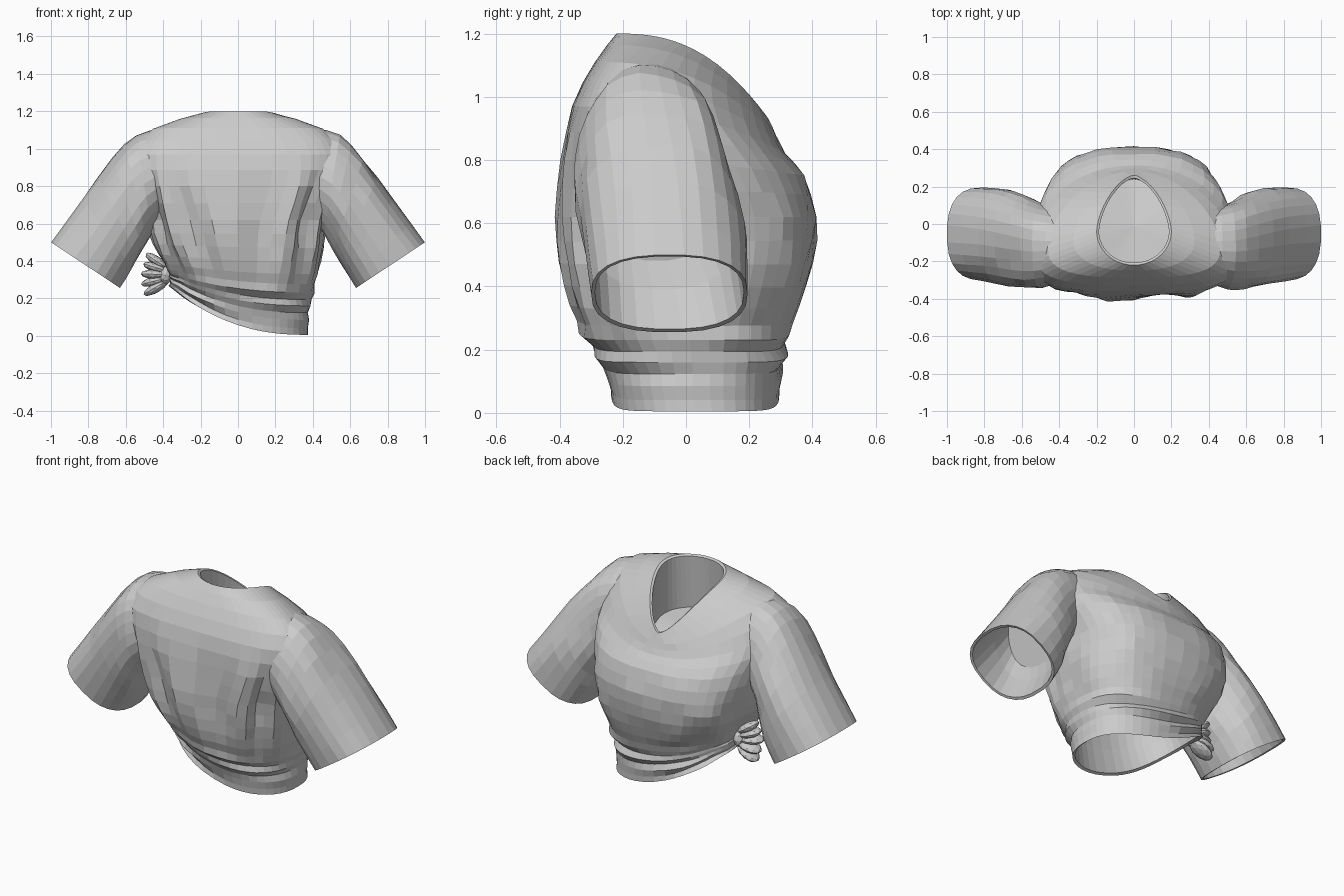
import bpy, bmesh, math, random
from mathutils import Vector, Matrix

if "Cube" in bpy.data.objects:
    bpy.data.objects.remove(bpy.data.objects["Cube"])

random.seed(4)


def catmull(a, b, c, d, t):
    return 0.5 * (2*b + (c - a)*t + (2*a - 5*b + 4*c - d)*t*t + (3*b - a - 3*c + d)*t**3)


def densify(keys, n):
    """Smoothly interpolate key sections, n steps per span."""
    out = []
    for i in range(len(keys) - 1):
        k = [keys[max(i - 1, 0)], keys[i], keys[i + 1], keys[min(i + 2, len(keys) - 1)]]
        for j in range(n):
            out.append([catmull(*v, j / n) for v in zip(*k)])
    return out + [list(keys[-1])]


def unit(theta, e_front, e_back):
    c, s = math.cos(theta), math.sin(theta)
    e = e_front if s > 0 else e_back
    return (math.copysign(abs(c) ** (2 / e), c), math.copysign(abs(s) ** (2 / e), s))


def bump(v, mid, half):
    return max(0.0, 1 - abs(v - mid) / half)


def loft(name, rings):
    """Closed skin over rings, with a fan at both ends."""
    bm = bmesh.new()
    rows = [[bm.verts.new(p) for p in r] for r in rings]
    n = len(rows[0])
    for a, b in zip(rows, rows[1:]):
        for i in range(n):
            j = (i + 1) % n
            bm.faces.new((a[i], a[j], b[j], b[i]))
    for r in (rows[0], rows[-1]):
        c = bm.verts.new(sum((v.co for v in r), Vector()) / n)
        for i in range(n):
            bm.faces.new((r[i], r[(i + 1) % n], c))
    bmesh.ops.recalc_face_normals(bm, faces=bm.faces)
    me = bpy.data.meshes.new(name)
    bm.to_mesh(me)
    bm.free()
    ob = bpy.data.objects.new(name, me)
    bpy.context.collection.objects.link(ob)
    return ob


# Torso sections: left x, right x, back y, chest y, right z, left z,
# chest drop, front squareness, back squareness, widest y
N = 44


def torso_ring(k, i=None):
    xl, xr, yb, yf, zr, zl, drop, ef, eb, ym = k
    pts = []
    for q in range(N):
        th = 2 * math.pi * q / N
        px, py = unit(th, ef, eb)
        x = (xl + xr) / 2 + (xr - xl) / 2 * px
        y = ym + (yf - ym if py > 0 else ym - yb) * py
        s, t = (px + 1) / 2, max(0, (y - yb) / (yf - yb))
        z = zr + (zl - zr) * (1 - s) ** 2.4 - drop * t ** 2.5
        if i is not None:
            # bunched waist
            f = 0.012 * bump(z, 0.19, 0.16) * (-1) ** i * (0.7 + 0.6 * math.sin(3 * th + i))
            if py < 0:   # hanging folds on the back
                f += 0.03 * bump(z, 0.57, 0.36) * math.sin(11 * th + 2 * z) * min(1, -1.5 * py)
            else:        # slanted drape on the chest side
                f += 0.014 * bump(z, 0.45, 0.3) * math.sin(8 * th + 14 * z) * (1 - py * 0.8)
            f += random.uniform(-.005, .005) * bump(z, 0.6, 0.5)
            x += f * px
            y += f * py
        pts.append(Vector((x, y, z)))
    return pts


body = [
    (-.365, .375, -.235, .295, .005, .27, 0, 2.4, 2.4, .03),
    (-.37, .375, -.25, .30, .085, .30, 0, 2.4, 2.4, .02),
    (-.37, .385, -.285, .31, .16, .32, 0, 2.4, 2.4, .02),
    (-.375, .405, -.325, .325, .23, .34, 0, 2.4, 2.4, .01),
    (-.40, .43, -.36, .36, .33, .39, 0, 2.5, 2.5, 0),
    (-.45, .455, -.385, .40, .47, .49, 0, 2.8, 2.7, 0),
    (-.48, .47, -.395, .41, .62, .62, 0, 2.8, 3.0, 0),
    (-.52, .52, -.39, .375, .80, .80, .05, 2.5, 3.6, -.06),
    (-.56, .56, -.36, .315, .97, .97, .15, 2.0, 3.4, -.14),
    (-.46, .46, -.288, .285, 1.11, 1.11, .23, 1.8, 2.8, -.13),
    (-.20, .20, -.22, .26, 1.20, 1.20, .27, 1.6, 2.0, -.04),
]
dense = densify(body, 2)
# recessed linings inside the hem and neck
hem_in = [torso_ring((-.34, .38, -.30, .31, .52, .54, 0, 2.4, 2.4, .02)),
          torso_ring((-.325, .355, -.25, .28, .20, .35, 0, 2.4, 2.4, .02)),
          torso_ring((-.35, .362, -.222, .282, .015, .273, 0, 2.4, 2.4, .03))]
neck_in = [torso_ring((-.187, .187, -.207, .245, 1.192, 1.192, .262, 1.6, 2.0, -.04)),
           torso_ring((-.19, .19, -.23, .24, .88, .88, .12, 1.8, 2.0, -.04))]
rings = hem_in + [torso_ring(k, i) for i, k in enumerate(dense)] + neck_in
shirt = loft("shirt", rings)

# Sleeve sections: top x, top z, bottom x, bottom z, back y, chest y, squareness
M = 26


def sleeve_ring(k, side, fold=0.0, rough=0.0):
    tx, tz, bx, bz, yb, yf, e = k
    pts = []
    for q in range(M):
        th = 2 * math.pi * q / M
        u, v = unit(th, e, e)
        g = 1 + fold * math.sin(5 * th + 9 * tz + side) + random.uniform(-rough, rough)
        u, v = u * g, v * g
        pts.append(Vector((side * ((tx + bx) / 2 + (tx - bx) / 2 * v),
                           (yb + yf) / 2 + (yf - yb) / 2 * u,
                           (tz + bz) / 2 + (tz - bz) / 2 * v)))
    return pts


arm = [
    (.26, 1.12, .36, .70, -.25, .03, 2.0),
    (.40, 1.11, .40, .62, -.31, .08, 2.0),
    (.545, 1.075, .46, .55, -.345, .11, 2.1),
    (.67, .95, .51, .46, -.345, .15, 2.2),
    (.83, .73, .565, .36, -.325, .19, 2.3),
    (1.0, .50, .63, .255, -.30, .195, 2.5),
]
for side in (-1, 1):
    rs = [sleeve_ring(k, side, 0.035 * bump(i, 5.5, 4), 0.015 * bump(i, 6, 4))
          for i, k in enumerate(densify(arm, 2))]
    # deep sleeve lining
    rs += [sleeve_ring((.985, .495, .643, .265, -.288, .183, 2.5), side),
           sleeve_ring((.80, .71, .59, .39, -.30, .16, 2.3), side),
           sleeve_ring((.67, .86, .57, .48, -.305, .12, 2.2), side)]
    sl = loft("sleeve_helper", rs)
    sl.hide_render = True
    # fuse the sleeve into the torso
    m = shirt.modifiers.new("join_sleeve", 'BOOLEAN')
    m.operation, m.solver, m.object = 'UNION', 'EXACT', sl
    bpy.context.view_layer.objects.active = shirt
    bpy.ops.object.modifier_apply(modifier=m.name)
    bpy.data.objects.remove(sl, do_unlink=True)

# Knot: gathered lobes bunched at the pinched hem
bm = bmesh.new()
for i in range(5):
    ang = math.radians(-30 + 16 * i)
    length = 0.13 + random.uniform(-.01, .01)
    d = Vector((-math.cos(ang), random.uniform(-.15, .15), math.sin(ang))).normalized()
    root = Vector((-.38, .03, .29 + .018 * i))
    mat = (Matrix.Translation(root + d * length / 2) @ d.to_track_quat('X', 'Z').to_matrix().to_4x4()
           @ Matrix.Diagonal((length * .56, .055, .026, 1)))
    bmesh.ops.create_icosphere(bm, subdivisions=2, radius=1, matrix=mat)
# wrapped band where the lobes meet the shirt
mat = Matrix.Translation((-.39, .03, .325)) @ Matrix.Diagonal((.04, .06, .055, 1))
bmesh.ops.create_icosphere(bm, subdivisions=2, radius=1, matrix=mat)
me = bpy.data.meshes.new("hem_knot")
bm.to_mesh(me)
bm.free()
bpy.context.collection.objects.link(bpy.data.objects.new("hem_knot", me))
